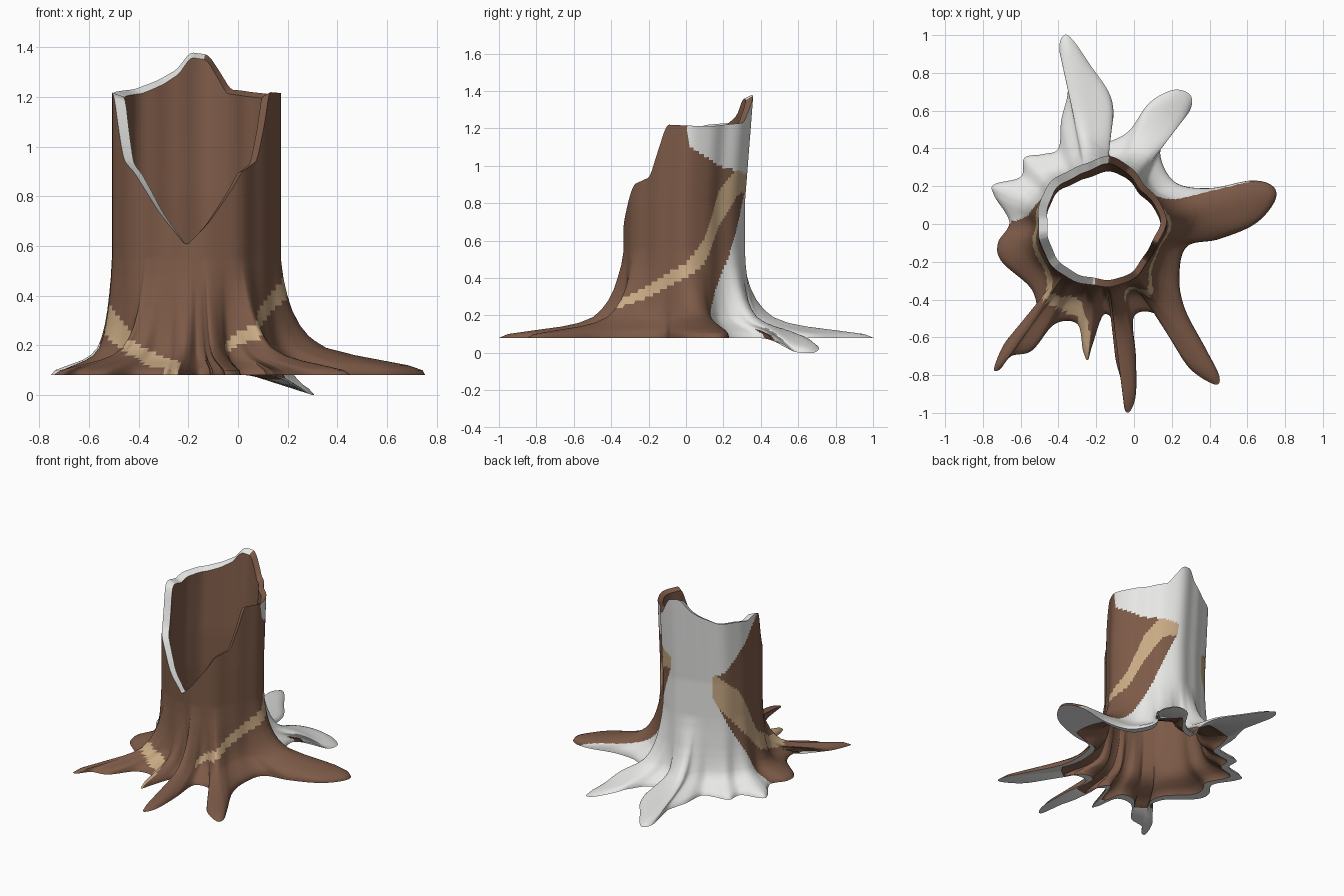
import bpy, bmesh, math
from mathutils import Vector

if "Cube" in bpy.data.objects:
    bpy.data.objects.remove(bpy.data.objects["Cube"])

CX, BASE, FLARE = -0.18, 0.08, 0.55


def lerp_keys(keys, x):
    """Piecewise linear lookup in a list of (x, value)."""
    if x <= keys[0][0]:
        return keys[0][1]
    for (a, va), (b, vb) in zip(keys, keys[1:]):
        if x <= b:
            return va + (vb - va) * (x - a) / (b - a)
    return keys[-1][1]


def smooth(a, b, x):
    t = min(1, max(0, (x - a) / (b - a)))
    return t * t * (3 - 2 * t)


def norm(a):
    """Angle in degrees, wrapped at the bottom of the front notch."""
    return (a + 95) % 360 - 95


# Ground outline of the roots, anticlockwise from the right root
OUTLINE = [
    (.745, .12), (.735, .2), (.62, .23), (.4, .19), (.22, .22), (.14, .36),
    (.18, .48), (.29, .59), (.3, .68), (.21, .71), (.08, .64), (-.03, .49), (-.15, .44),
    (-.11, .56), (-.13, .69), (-.23, .84), (-.32, .97), (-.37, 1.0), (-.395, .92),
    (-.35, .72), (-.385, .55), (-.4, .4), (-.48, .37), (-.58, .35), (-.6, .25),
    (-.74, .21), (-.74, .15), (-.66, .01), (-.72, -.1), (-.7, -.2), (-.54, -.35),
    (-.53, -.5), (-.67, -.61), (-.74, -.76), (-.71, -.77), (-.65, -.7), (-.54, -.67),
    (-.42, -.53), (-.3, -.53), (-.27, -.67), (-.245, -.72), (-.22, -.64), (-.16, -.48),
    (-.1, -.54), (-.1, -.7), (-.06, -.86), (-.05, -.98), (-.02, -.99), (.01, -.9),
    (.01, -.7), (0, -.49), (.12, -.48), (.2, -.62), (.3, -.77), (.43, -.85), (.45, -.8),
    (.38, -.66), (.27, -.45), (.24, -.28), (.28, -.12), (.45, -.08), (.64, 0)]

# Height of the broken rim by angle
RIM = [(-95, .6), (-80, .69), (-65, .81), (-55, .9), (-37, .94), (-30, 1.05), (-20, 1.22),
       (20, 1.21), (64, 1.23), (72, 1.3), (80, 1.37), (92, 1.38), (102, 1.31), (115, 1.27),
       (135, 1.23), (160, 1.22), (175, 1.2), (190, 1.22), (198, 1.2), (206, 1.05),
       (213, .95), (225, .9), (245, .74), (265, .6)]

# Share of the way from trunk to outline by height: tall right root, flatter others
TALL = [(.08, 1), (.1, .98), (.12, .88), (.14, .7), (.16, .52), (.19, .32), (.23, .21),
        (.28, .14), (.34, .085), (.4, .05), (.47, .02), (.55, 0)]
FLAT = [(.08, 1), (.1, .93), (.12, .72), (.14, .5), (.16, .36), (.19, .25), (.23, .18),
        (.28, .125), (.34, .08), (.4, .05), (.47, .02), (.55, 0)]


def catmull(points, steps):
    out, n = [], len(points)
    p = [Vector(q) for q in points]
    for i in range(n):
        a, b, c, d = p[i - 1], p[i], p[(i + 1) % n], p[(i + 2) % n]
        for k in range(steps):
            t = k / steps
            out.append(0.5 * (2 * b + (c - a) * t + (2 * a - 5 * b + 4 * c - d) * t * t
                              + (3 * b - a - 3 * c + d) * t ** 3))
    return out


outline = catmull(OUTLINE, 12)
N = len(outline)

# Trunk angle for every outline point: smoothed and monotonic
raw, prev = [], None
for p in outline:
    a = math.degrees(math.atan2(p.y, p.x - CX))
    if prev is not None:
        a = prev + (a - prev + 180) % 360 - 180
    raw.append(a)
    prev = a
dev = [a - 360 * i / N for i, a in enumerate(raw)]
W = 28
angles = sorted(360 * i / N + sum(dev[(i + k) % N] for k in range(-W, W + 1)) / (2 * W + 1)
                for i in range(N))


def trunk_point(deg, z, inset=0):
    t = math.radians(deg)
    amp = .011 + .008 * math.cos(t - .7)
    r = .333 + amp * math.cos(5 * t - .35) + .003 * math.cos(13 * t) - inset
    up = max(z - .8, 0)
    return Vector((CX + r * math.cos(t), -.015 + .05 * up + r * (.95 + .08 * up) * math.sin(t)))


def rim_height(deg):
    return sum(lerp_keys(RIM, norm(deg + d)) for d in (-2, 0, 2)) / 3


def spread(deg, z):
    w = smooth(-60, -25, norm(deg)) * (1 - smooth(25, 50, norm(deg)))
    return w * lerp_keys(TALL, z) + (1 - w) * lerp_keys(FLAT, z)


def place(p, z):
    """Lets the back right root dip below the rest."""
    dip = min(1, max(0, (p.x - .05) / .25)) * smooth(.4, .58, p.y)
    return (p.x, p.y, z - .08 * dip)


flare_z = [.08, .09, .1, .11, .12, .13, .14, .15, .16, .175, .19, .205, .22, .24, .26, .28,
           .3, .32, .34, .36, .38, .4, .42, .445, .47, .495, .52]
UP = 40


def column(i):
    """One vertical strip: outside upwards, over the lip, inside downwards."""
    deg, foot, top = angles[i], outline[i], rim_height(angles[i])
    thick = .04 + .008 * math.cos(math.radians(deg - 180))
    heights = flare_z + [FLARE + (top - FLARE) * k / UP for k in range(UP + 1)]
    out = [place(trunk_point(deg, z).lerp(foot, spread(deg, z)), z) for z in heights]
    inner = []
    for z in reversed(heights[::2]):
        c = trunk_point(deg, z, thick)
        d = foot - c
        reach = min(.75 * d.length, .32)
        inner.append(place(c + d.normalized() * reach * spread(deg, z), z))
    return out, inner


# Colour borders: white back against brown front, and the tan stripes
RIGHT = [(.08, 15), (.2, 18), (.35, 31), (.5, 47), (.7, 63), (.88, 77), (.95, 78),
         (.97, 62), (1.0, 34), (1.06, 15), (1.1, 3), (1.25, 0)]
LEFT = [(.08, 180), (.3, 166), (.7, 129), (.85, 129), (.87, 142), (1.0, 160), (1.2, 190)]
STRIPE_R = [(-75, .17), (-45, .3), (0, .44), (17, .54), (36, .77), (60, .92), (78, .95)]
WIDTH_R = [(-75, .02), (-45, .03), (0, .04), (17, .065), (36, .095), (60, .08)]
STRIPE_L = [(128, .78), (160, .6), (190, .33), (225, .22), (250, .12), (266, .09)]
WIDTH_L = [(128, .1), (160, .13), (190, .06), (250, .04)]
BROWN, WHITE, TAN = 0, 1, 2


def bark_colour(c):
    a, z = norm(math.degrees(math.atan2(c.y, c.x - CX))), c.z
    r = math.hypot(c.x - CX, c.y)
    if lerp_keys(RIGHT, z) < a < lerp_keys(LEFT, z):
        return WHITE
    if -72 < a < 80 and r < .5 and abs(z - lerp_keys(STRIPE_R, a)) < lerp_keys(WIDTH_R, a):
        return TAN
    if (128 < a < 265 and (r < .5 or a > 257)
            and abs(z - lerp_keys(STRIPE_L, a)) < lerp_keys(WIDTH_L, a)):
        return TAN
    return BROWN


# Hollow stump with roots
bm = bmesh.new()
cols = []
for i in range(N):
    out, inner = column(i)
    cols.append([bm.verts.new(v) for v in out + inner])
n_out, total = len(out), len(out) + len(inner)
for i in range(N):
    A, B = cols[i], cols[(i + 1) % N]
    for j in range(total):
        k = (j + 1) % total
        f = bm.faces.new((A[j], B[j], B[k], A[k]))
        if j < n_out - 1:
            f.material_index = bark_colour(f.calc_center_median())
        elif j == n_out - 1:      # broken lip
            f.material_index = WHITE if 82 < norm(angles[i]) < 265 else BROWN
        elif j == total - 1:      # underside of the roots
            f.material_index = WHITE
        else:                     # inner wall
            f.material_index = BROWN
bmesh.ops.recalc_face_normals(bm, faces=bm.faces)
mesh = bpy.data.meshes.new("tree_stump")
bm.to_mesh(mesh)
bm.free()
for name, col in (("brown bark", (.205, .103, .064, 1)), ("bare white", (.8, .8, .79, 1)),
                  ("tan stripe", (.58, .4, .23, 1))):
    m = bpy.data.materials.new(name)
    m.diffuse_color = col
    m.use_nodes = True
    m.node_tree.nodes["Principled BSDF"].inputs["Base Color"].default_value = m.diffuse_color
    mesh.materials.append(m)
stump = bpy.data.objects.new("tree_stump", mesh)
bpy.context.collection.objects.link(stump)
bpy.context.view_layer.objects.active = stump
stump.select_set(True)
bpy.ops.object.shade_smooth_by_angle(angle=math.radians(45))
